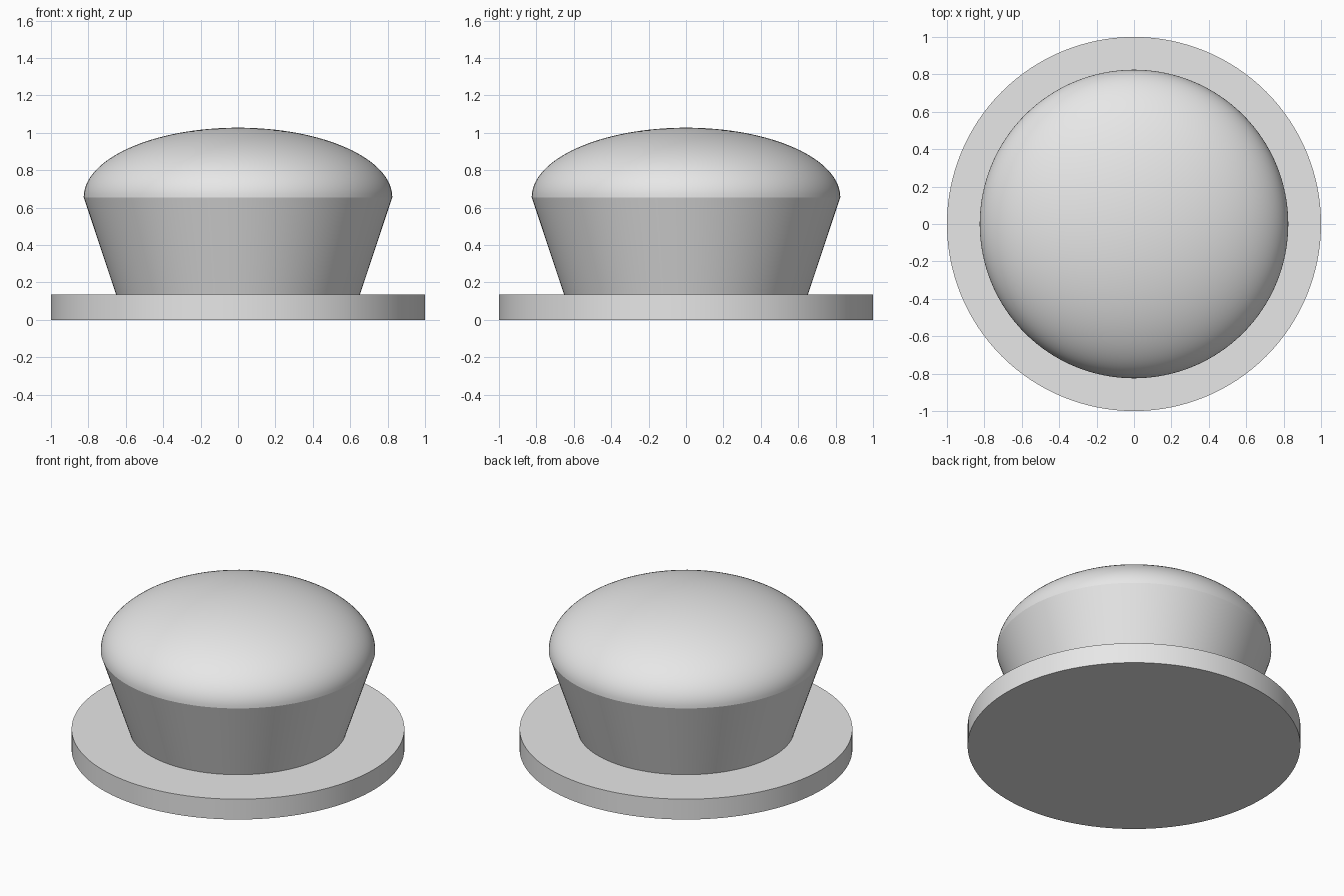
import bpy, bmesh, math

cube = bpy.data.objects.get("Cube")
if cube:
    bpy.data.objects.remove(cube, do_unlink=True)

SIDES = 128

grey = bpy.data.materials.new("light grey")
grey.use_nodes = True
colour = (0.8, 0.8, 0.8, 1)
grey.diffuse_color = colour
grey.node_tree.nodes["Principled BSDF"].inputs["Base Color"].default_value = colour


def lathe(name, profile):
    """Spin an (r, z) profile, starting and ending on the axis, around z."""
    bm = bmesh.new()
    verts = [bm.verts.new((r, 0, z)) for r, z in profile]
    edges = [bm.edges.new(pair) for pair in zip(verts, verts[1:])]
    bmesh.ops.spin(bm, geom=verts + edges, cent=(0, 0, 0), axis=(0, 0, 1),
                   angle=math.tau, steps=SIDES, use_merge=True)
    bmesh.ops.remove_doubles(bm, verts=bm.verts[:], dist=1e-5)
    bmesh.ops.recalc_face_normals(bm, faces=bm.faces[:])
    mesh = bpy.data.meshes.new(name)
    bm.to_mesh(mesh)
    bm.free()
    mesh.materials.append(grey)
    obj = bpy.data.objects.new(name, mesh)
    bpy.context.collection.objects.link(obj)
    bpy.ops.object.select_all(action='DESELECT')
    obj.select_set(True)
    bpy.context.view_layer.objects.active = obj
    bpy.ops.object.shade_smooth_by_angle(angle=math.radians(15))
    return obj


# Flat round base
BASE_TOP = 0.135
lathe("base_disc", [(0, 0), (1, 0), (1, BASE_TOP), (0, BASE_TOP)])

# Flared stem topped by a half-ellipsoid cap
RIM_R, RIM_Z, TOP_Z = 0.825, 0.655, 1.027
STEPS = 32
arcs = [math.pi / 2 * i / STEPS for i in range(STEPS)]
dome = [(RIM_R * math.cos(a), RIM_Z + (TOP_Z - RIM_Z) * math.sin(a)) for a in arcs]
lathe("knob", [(0, BASE_TOP), (0.652, BASE_TOP)] + dome + [(0, TOP_Z)])
